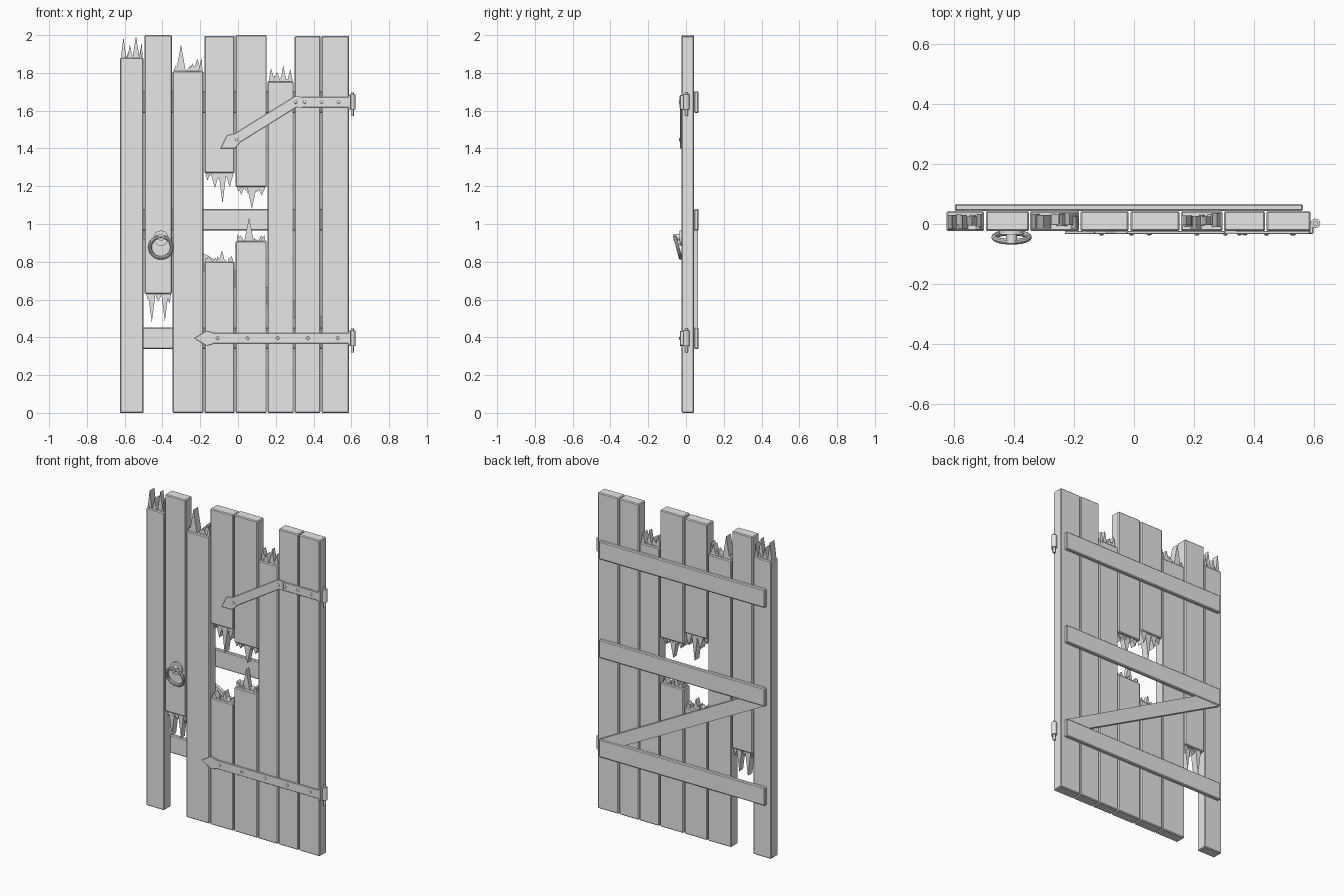
import bpy, bmesh, math, random
from mathutils import Vector

random.seed(4)
if "Cube" in bpy.data.objects:
    bpy.data.objects.remove(bpy.data.objects["Cube"], do_unlink=True)

grey = bpy.data.materials.new("plain_grey")
grey.use_nodes = True
grey.diffuse_color = (0.8, 0.8, 0.8, 1)
grey.node_tree.nodes["Principled BSDF"].inputs["Base Color"].default_value = (0.8, 0.8, 0.8, 1)

FRONT, BACK = -0.024, 0.043      # plank faces
STRAP = FRONT - 0.009            # front of the ironwork


def add_prism(bm, outline, y0, y1):
    """Extrude an outline in x and z from depth y0 to y1."""
    face = bm.faces.new([bm.verts.new((x, y0, z)) for x, z in outline])
    new = bmesh.ops.extrude_face_region(bm, geom=[face])["geom"]
    verts = [v for v in new if isinstance(v, bmesh.types.BMVert)]
    bmesh.ops.translate(bm, verts=verts, vec=(0, y1 - y0, 0))


def finish(name, bm, bevel=0):
    bmesh.ops.recalc_face_normals(bm, faces=bm.faces)
    mesh = bpy.data.meshes.new(name)
    bm.to_mesh(mesh)
    bm.free()
    obj = bpy.data.objects.new(name, mesh)
    bpy.context.collection.objects.link(obj)
    mesh.materials.append(grey)
    if bevel:
        mod = obj.modifiers.new("Bevel", "BEVEL")
        mod.width = bevel
        mod.segments = 1
    return obj


def prism(name, outline, y0, y1, bevel=0):
    bm = bmesh.new()
    add_prism(bm, outline, y0, y1)
    return finish(name, bm, bevel)


def rect(x0, x1, z0, z1):
    return [(x0, z0), (x1, z0), (x1, z1), (x0, z1)]


def cylinder(name, radius, depth, location, along_y=False, sides=16):
    bpy.ops.mesh.primitive_cylinder_add(
        vertices=sides, radius=radius, depth=depth, location=location,
        rotation=(math.pi / 2 if along_y else 0, 0, 0))
    obj = bpy.context.object
    obj.name = name
    obj.data.materials.append(grey)
    bpy.ops.object.shade_smooth_by_angle()
    return obj


def splinters(name, x0, x1, z, spikes, direction):
    """Jagged wedges on a broken plank end: (place across, length) pairs."""
    bm = bmesh.new()
    width = x1 - x0
    for place, length in spikes:
        tip = x0 + width * place
        half = width * random.uniform(0.11, 0.16)
        left, right = max(x0 + 0.004, tip - half), min(x1 - 0.004, tip + half)
        y0 = FRONT + random.uniform(0.006, 0.022)
        y1 = BACK - random.uniform(0.006, 0.022)
        base = z - direction * 0.006
        add_prism(bm, [(left, base), (right, base), (tip, z + direction * length)], y0, y1)
    # low ragged strip between the long splinters
    for i in range(5):
        a = x0 + 0.006 + (width - 0.012) * i / 5
        b = a + (width - 0.012) / 5
        top = z + direction * random.uniform(0.015, 0.035)
        y0 = random.uniform(FRONT + 0.004, 0)
        add_prism(bm, [(a, z - direction * 0.006), (b, z - direction * 0.006),
                       (random.uniform(a, b), top)], y0, y0 + 0.035)
    finish(name, bm)


# Planks: x range, z range, splinters on the top end, splinters on the bottom end
planks = [
    (-0.625, -0.500, 0, 1.88, [(0.15, 0.11), (0.42, 0.07), (0.68, 0.115), (0.92, 0.08)], []),
    (-0.494, -0.350, 0.63, 2, [], [(0.26, 0.15), (0.74, 0.145), (0.92, 0.05), (0.5, 0.04)]),
    (-0.346, -0.183, 0, 1.81, [(0.27, 0.14), (0.1, 0.03), (0.65, 0.04), (0.8, 0.065), (0.94, 0.07)], []),
    (-0.178, -0.018, 1.27, 1.995, [], [(0.1, 0.04), (0.35, 0.08), (0.6, 0.165), (0.84, 0.075)]),
    (-0.178, -0.018, 0, 0.80, [(0.14, 0.035), (0.58, 0.06), (0.9, 0.03)], []),
    (-0.012, 0.152, 1.195, 2, [], [(0.18, 0.04), (0.52, 0.115), (0.84, 0.045)]),
    (-0.012, 0.152, 0, 0.91, [(0.15, 0.03), (0.43, 0.125), (0.82, 0.03)], []),
    (0.157, 0.295, 0, 1.755, [(0.13, 0.07), (0.36, 0.05), (0.6, 0.085), (0.87, 0.065)], []),
    (0.300, 0.437, 0, 1.995, [], []),
    (0.442, 0.588, 0, 1.995, [], []),
]
for i, (x0, x1, z0, z1, upper, lower) in enumerate(planks, 1):
    prism(f"plank_{i}", rect(x0, x1, z0, z1), FRONT, BACK, 0.005)
    if upper:
        splinters(f"plank_{i}_upper_splinters", x0, x1, z1, upper, 1)
    if lower:
        splinters(f"plank_{i}_lower_splinters", x0, x1, z0, lower, -1)

# Back rails and the diagonal brace
for name, z in (("lower", 0.395), ("middle", 1.022), ("upper", 1.645)):
    prism(f"{name}_back_rail", rect(-0.597, 0.563, z - 0.057, z + 0.057), BACK, 0.067, 0.005)
prism("diagonal_brace", [(0.555, 0.452), (0.39, 0.452), (-0.59, 0.965), (-0.41, 0.965)], BACK, 0.063)


# Hinge straps with pointed ends
def strap(name, start, tip):
    start, tip = Vector(start), Vector(tip)
    along = (tip - start).normalized()
    side = Vector((-along.y, along.x))
    length = (tip - start).length
    half = [(0, 0.027), (length - 0.1, 0.027), (length - 0.1, 0.03), (length - 0.066, 0.04)]
    outline = [start + along * d + side * w for d, w in half] + [tip]
    outline += [start + along * d - side * w for d, w in reversed(half)]
    prism(name, [tuple(p) for p in outline], FRONT + 0.001, STRAP, 0.002)


def rivets(name, points):
    for i, (x, z) in enumerate(points, 1):
        bpy.ops.mesh.primitive_uv_sphere_add(segments=10, ring_count=6, radius=0.009,
                                             location=(x, STRAP, z))
        obj = bpy.context.object
        obj.name = f"{name}_rivet_{i}"
        obj.scale.y = 0.6
        obj.data.materials.append(grey)
        bpy.ops.object.shade_smooth_by_angle()


strap("lower_strap", (0.59, 0.395), (-0.232, 0.395))
rivets("lower", [(-0.108 + 0.159 * i, 0.395) for i in range(5)])
prism("upper_strap", rect(0.335, 0.59, 1.618, 1.672), FRONT + 0.001, STRAP, 0.002)
strap("upper_bent_strap", (0.318, 1.655), (-0.093, 1.40))
prism("upper_strap_bend", [(0.29, 1.668), (0.31, 1.677), (0.34, 1.672), (0.34, 1.618), (0.315, 1.618)],
      FRONT + 0.001, STRAP - 0.001)
rivets("upper", [(0.305, 1.645), (0.352, 1.645), (0.442, 1.645), (0.532, 1.645), (-0.008, 1.447)])

# Hinge barrels, pins and wrapped strap ends
for name, z in (("lower", 0.395), ("upper", 1.645)):
    cylinder(f"{name}_hinge_barrel", 0.016, 0.08, (0.605, 0.002, z))
    cylinder(f"{name}_hinge_pin", 0.008, 0.125, (0.605, 0.002, z - 0.012))
    prism(f"{name}_hinge_wrap", rect(0.583, 0.598, z - 0.038, z + 0.038), STRAP, 0.006, 0.003)

# Ring handle hanging from a round boss
cylinder("handle_plate", 0.04, 0.012, (-0.408, FRONT - 0.005, 0.925), True, 24)
cylinder("handle_boss", 0.018, 0.042, (-0.408, FRONT - 0.02, 0.93), True)
bpy.ops.mesh.primitive_torus_add(major_radius=0.058, minor_radius=0.0095, major_segments=32,
                                 minor_segments=10, location=(-0.408, -0.044, 0.877),
                                 rotation=(math.radians(105), 0, 0))
ring = bpy.context.object
ring.name = "handle_ring"
ring.data.materials.append(grey)
bpy.ops.object.shade_smooth_by_angle()
